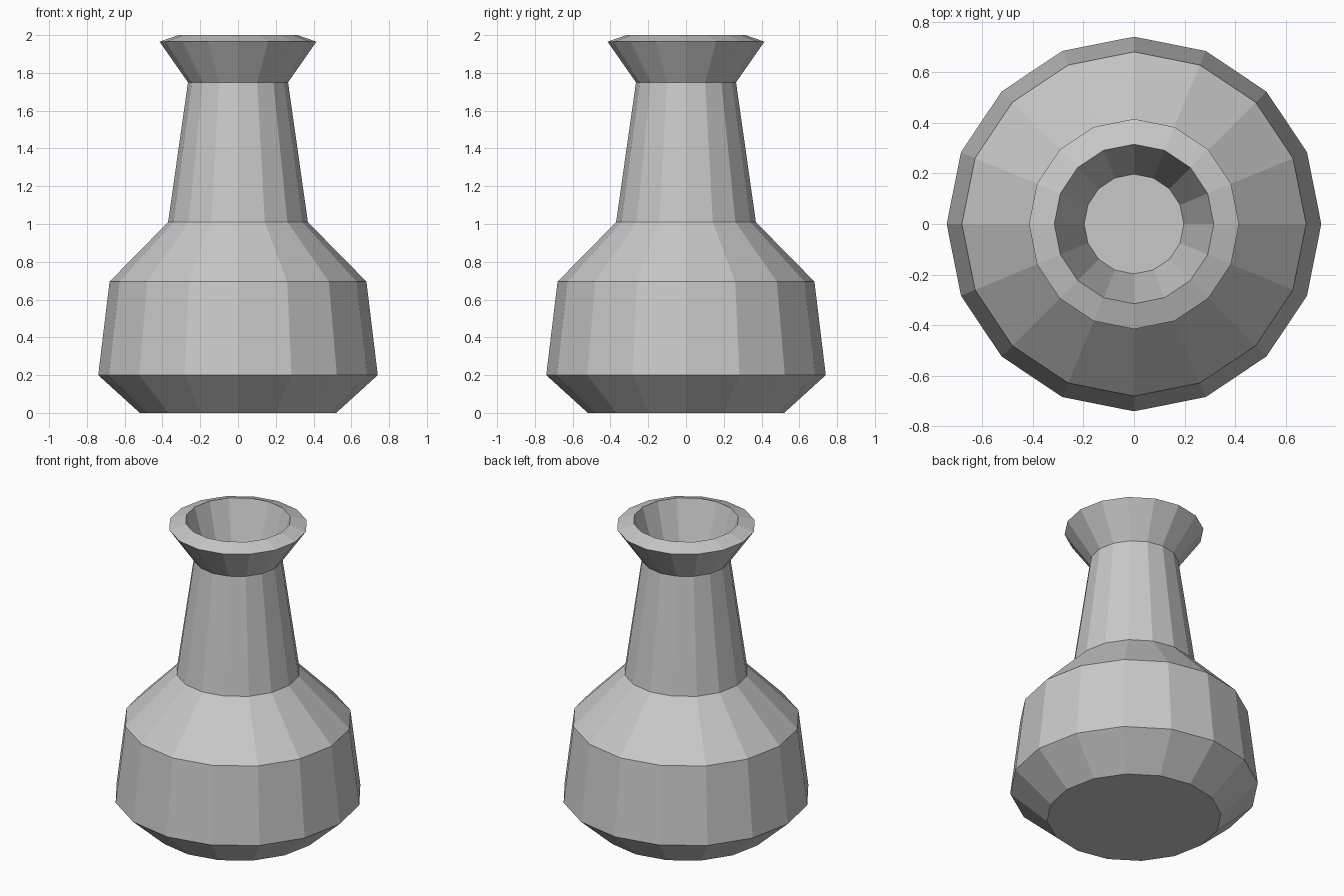
import bpy, bmesh
from math import cos, sin, tau

cube = bpy.data.objects.get("Cube")
if cube:
    bpy.data.objects.remove(cube, do_unlink=True)

SIDES = 16
# Radius and height, from the foot up the outside, over the lip and down inside
PROFILE = [(0.52, 0), (0.74, 0.2), (0.68, 0.695), (0.37, 1.01), (0.265, 1.75),
           (0.415, 1.965), (0.315, 2.0), (0.197, 1.6)]

# Plain grey clay
clay = bpy.data.materials.new("grey_clay")
clay.use_nodes = True
colour = (0.58, 0.58, 0.58, 1)
clay.diffuse_color = colour
shader = next(n for n in clay.node_tree.nodes if n.type == 'BSDF_PRINCIPLED')
shader.inputs["Base Color"].default_value = colour


def ring(bm, radius, height):
    return [bm.verts.new((radius * cos(tau * i / SIDES),
                          radius * sin(tau * i / SIDES), height))
            for i in range(SIDES)]


# Faceted vase body, neck, flared lip and hollow mouth
bm = bmesh.new()
rings = [ring(bm, r, z) for r, z in PROFILE]
for low, high in zip(rings, rings[1:]):
    for i in range(SIDES):
        j = (i + 1) % SIDES
        bm.faces.new((low[i], low[j], high[j], high[i]))

# Flat foot and the floor of the mouth
bm.faces.new(rings[0][::-1])
bm.faces.new(rings[-1])
bmesh.ops.recalc_face_normals(bm, faces=bm.faces[:])

mesh = bpy.data.meshes.new("vase")
bm.to_mesh(mesh)
bm.free()
mesh.materials.append(clay)
vase = bpy.data.objects.new("vase", mesh)
bpy.context.collection.objects.link(vase)
